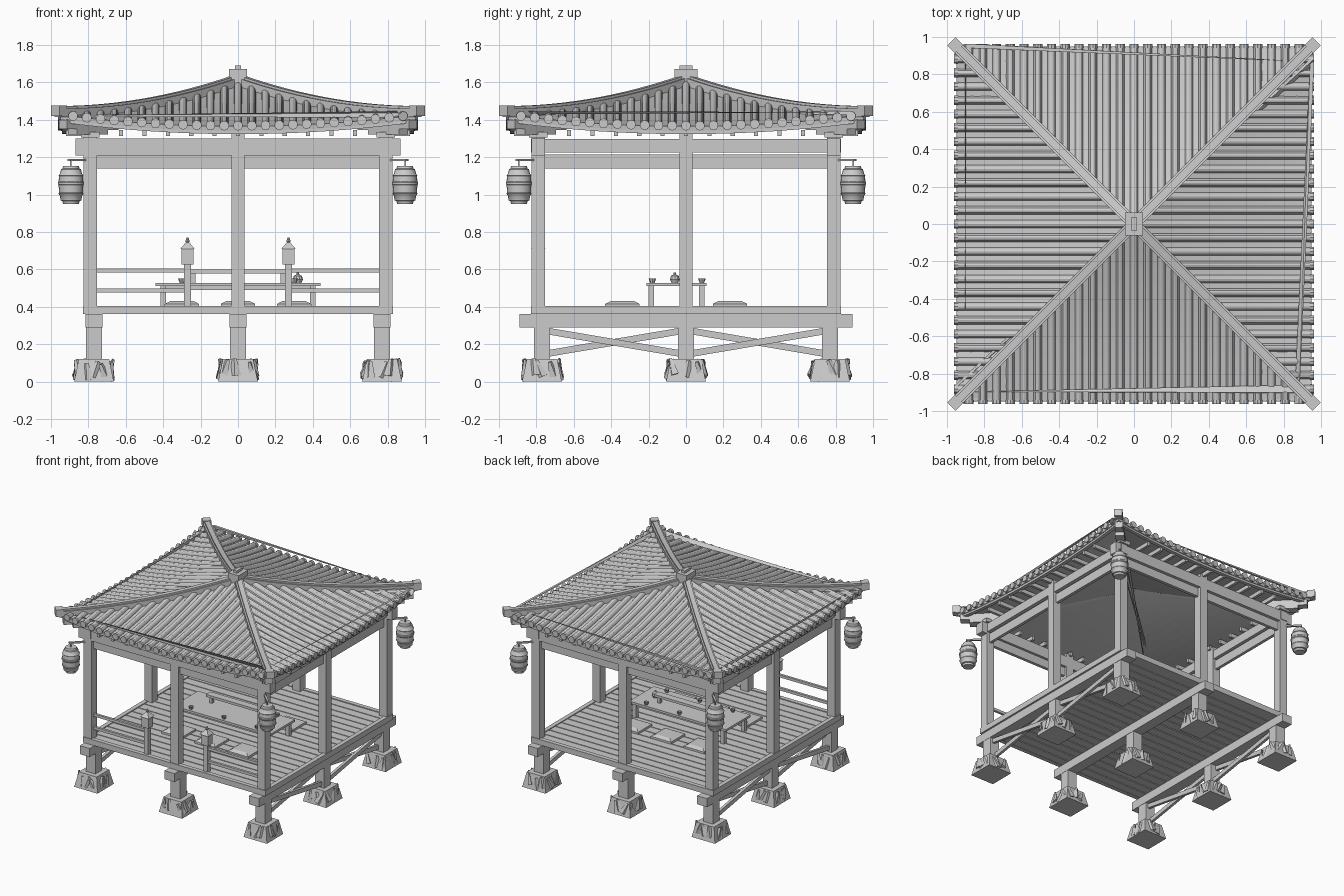
import bpy, bmesh, math, random
from mathutils import Vector, Matrix

if "Cube" in bpy.data.objects:
    bpy.data.objects.remove(bpy.data.objects["Cube"])

random.seed(4)
UP = Vector((0, 0, 1))


def finish(bm, name, smooth=False):
    bmesh.ops.recalc_face_normals(bm, faces=bm.faces)
    me = bpy.data.meshes.new(name)
    bm.to_mesh(me)
    bm.free()
    ob = bpy.data.objects.new(name, me)
    bpy.context.collection.objects.link(ob)
    if smooth:
        bpy.context.view_layer.objects.active = ob
        ob.select_set(True)
        bpy.ops.object.shade_smooth_by_angle()
        ob.select_set(False)
    return ob


def box(bm, x0, x1, y0, y1, z0, z1):
    m = Matrix.Translation(((x0 + x1) / 2, (y0 + y1) / 2, (z0 + z1) / 2))
    bmesh.ops.create_cube(bm, size=1, matrix=m @ Matrix.Diagonal((x1 - x0, y1 - y0, z1 - z0, 1)))


def post(bm, x, y, z0, z1, w):
    box(bm, x - w / 2, x + w / 2, y - w / 2, y + w / 2, z0, z1)


def sweep(bm, path, side, profile):
    """Sweep a closed (sideways, up) profile along a path and cap the ends."""
    side = Vector(side).normalized()
    rings = [[bm.verts.new(Vector(p) + side * a + UP * b) for a, b in profile] for p in path]
    n = len(profile)
    for r, s in zip(rings, rings[1:]):
        for k in range(n):
            bm.faces.new((r[k], r[(k + 1) % n], s[(k + 1) % n], s[k]))
    bm.faces.new(rings[0])
    bm.faces.new(rings[-1][::-1])


def rect(w, z0, z1):
    return [(-w / 2, z0), (w / 2, z0), (w / 2, z1), (-w / 2, z1)]


def lathe(bm, x, y, profile, n=12):
    rings = [[bm.verts.new((x + r * math.cos(2 * math.pi * k / n), y + r * math.sin(2 * math.pi * k / n), z))
              for k in range(n)] for r, z in profile]
    for a, b in zip(rings, rings[1:]):
        for k in range(n):
            bm.faces.new((a[k], a[(k + 1) % n], b[(k + 1) % n], b[k]))
    bm.faces.new(rings[0])
    bm.faces.new(rings[-1])


def roof_z(u, t):
    return 1.425 + 0.17 * (1 - t) ** 2 - 0.06 * t * t + 0.06 * u * u


def turn(bm, k, start=0):
    bm.verts.ensure_lookup_table()
    bmesh.ops.rotate(bm, verts=bm.verts[start:], cent=(0, 0, 0), matrix=Matrix.Rotation(k * math.pi / 2, 3, 'Z'))


def four_sides(name, build, smooth=False):
    """Build a part for the front side and repeat it on all four sides."""
    bm = bmesh.new()
    for k in range(4):
        n = len(bm.verts)
        build(bm)
        turn(bm, k, n)
    return finish(bm, name, smooth)


GRID = [(x, y) for x in (-0.77, 0, 0.77) for y in (-0.77, 0, 0.77)]

# rough foundation stones with angular chips
bm = bmesh.new()
for x, y in GRID:
    bmesh.ops.create_cone(bm, cap_ends=True, segments=4, radius1=0.15, radius2=0.115, depth=0.12,
                          matrix=Matrix.Translation((x, y, 0.06)) @ Matrix.Rotation(math.pi / 4, 4, 'Z'))
    for k in range(12):
        a = k * math.pi / 6 + random.uniform(-.2, .2)
        d = 0.093 / max(abs(math.cos(a)), abs(math.sin(a)))
        d = min(d, 0.112)
        m = (Matrix.Translation((x + d * math.cos(a), y + d * math.sin(a), random.uniform(.05, .08)))
             @ Matrix.Rotation(a, 4, 'Z') @ Matrix.Rotation(random.uniform(-.5, .5), 4, 'X')
             @ Matrix.Diagonal((.45, .8, 1, 1)))
        bmesh.ops.create_cone(bm, cap_ends=True, segments=4, radius1=0.04, radius2=0.015, depth=0.09, matrix=m)
finish(bm, "foundation_stones")

# short stilts, bearers and cross braces
bm = bmesh.new()
for x, y in GRID:
    post(bm, x, y, 0.1, 0.30, 0.085)
finish(bm, "stilts")
bm = bmesh.new()
for x in (-0.77, 0, 0.77):
    box(bm, x - .045, x + .045, -0.89, 0.89, 0.29, 0.36)
finish(bm, "floor_bearers")
bm = bmesh.new()
for x in (-0.77, 0.77):
    for s in (-1, 1):
        for za, zb, dx in ((0.27, 0.15, -.012), (0.15, 0.27, .012)):
            sweep(bm, [(x + dx, s * 0.03, za), (x + dx, s * 0.74, zb)], (1, 0, 0), rect(.022, -.018, .018))
finish(bm, "cross_braces")

# plank deck and rim
bm = bmesh.new()
N = 20
w = 1.6 / N
for i in range(N):
    box(bm, -0.81, 0.81, -0.8 + i * w + .004, -0.8 + (i + 1) * w - .004, 0.362, 0.398)
finish(bm, "deck_planks")
four_sides("deck_rim", lambda bm: box(bm, -0.83, 0.83, -0.83, -0.795, 0.36, 0.405))

# columns and beams
bm = bmesh.new()
for x in (-0.79, 0, 0.79):
    for y in (-0.79, 0, 0.79):
        if x or y:
            post(bm, x, y, 0.4, 1.33, 0.07)
finish(bm, "columns")
bm = bmesh.new()
for s in (-0.79, 0.79):
    box(bm, -0.87, 0.87, s - .035, s + .035, 1.21, 1.30)
    box(bm, s - .03, s + .03, -0.83, 0.83, 1.225, 1.298)
finish(bm, "tie_beams")
four_sides("hanging_panels", lambda bm: box(bm, -0.76, 0.76, -0.80, -0.775, 1.14, 1.215))


# stepped corner brackets
def bracket(bm):
    post(bm, 0.79, -0.79, 1.305, 1.335, 0.10)
    sweep(bm, [(0.72, -0.72, 1.335), (0.885, -0.885, 1.335)], (1, 1, 0), rect(.07, -.015, .015))
    sweep(bm, [(0.66, -0.66, 1.37), (0.935, -0.935, 1.375)], (1, 1, 0), rect(.06, -.025, .025))


four_sides("corner_brackets", bracket)


# rafters
def rafters(bm):
    for i in range(-5, 6):
        box(bm, i * .125 - .011, i * .125 + .011, -0.92, -0.74, 1.312, 1.345)


four_sides("rafters", rafters)


# curved roof shell
def shell(bm):
    rows = []
    for i in range(13):
        t = max(i / 12, .02)
        rows.append([bm.verts.new((0.95 * t * j / 8, -0.95 * t, roof_z(t * j / 8, t))) for j in range(-8, 9)])
    for a, b in zip(rows, rows[1:]):
        for j in range(16):
            bm.faces.new((a[j], b[j], b[j + 1], a[j + 1]))


roof = four_sides("roof_shell", shell)
bm = bmesh.new()
bm.from_mesh(roof.data)
bmesh.ops.remove_doubles(bm, verts=bm.verts, dist=.001)
bmesh.ops.recalc_face_normals(bm, faces=bm.faces)
bm.to_mesh(roof.data)
bm.free()
mod = roof.modifiers.new("thickness", 'SOLIDIFY')
mod.thickness = 0.025
mod.offset = -1 if sum(p.normal.z for p in roof.data.polygons) > 0 else 1


# eave boards following the upturned edge
def eave(bm):
    path = [(x * .925 / 8, -0.925, roof_z(x / 8, 1)) for x in range(-8, 9)]
    sweep(bm, path, (0, 1, 0), rect(.03, -.042, 0))


four_sides("eave_boards", eave)

# rounded tile rows with end caps
ROLL = [(-.022, -.01)] + [(.022 * math.cos(a), .026 * math.sin(a)) for a in
                          [math.pi * (1 - k / 6) for k in range(7)]] + [(.022, -.01)]


def tiles(bm):
    for i in range(-12, 13):
        x = i * 0.0735
        u, s = abs(x) / .95, min(abs(x) + .015, .92)
        path = [(x, -(s + (.945 - s) * k / 8), roof_z(u, (s + (.945 - s) * k / 8) / .95)) for k in range(9)]
        sweep(bm, path, (1, 0, 0), ROLL)
        bmesh.ops.create_cone(bm, cap_ends=True, segments=10, radius1=.026, radius2=.026, depth=.022,
                              matrix=Matrix.Translation((x, -.952, roof_z(u, 1) + .003))
                              @ Matrix.Rotation(math.pi / 2, 4, 'X'))


four_sides("roof_tiles", tiles, True)


# hip ridges and end blocks
def ridge(bm):
    path = [(.96 * k / 12, -.96 * k / 12, roof_z(k / 12, k / 12)) for k in range(13)]
    sweep(bm, path, (1, 1, 0), rect(.062, -.01, .035))
    sweep(bm, path, (1, 1, 0), rect(.038, .03, .048))
    sweep(bm, [(.935, -.935, 1.425), (.977, -.977, 1.425)], (1, 1, 0), rect(.062, -.005, .052))


four_sides("hip_ridges", ridge)

# apex finial
bm = bmesh.new()
box(bm, -.048, .048, -.062, .062, 1.58, 1.67)
box(bm, -.015, .015, -.035, .035, 1.66, 1.69)
finish(bm, "apex_finial")

# hanging lanterns and arms
BULB = [(.042, .95), (.046, .965), (.055, .968), (.06, .995), (.068, 1.005), (.064, 1.01), (.066, 1.05), (.07, 1.055),
        (.07, 1.065), (.066, 1.07), (.064, 1.1), (.067, 1.103), (.06, 1.11), (.053, 1.135), (.046, 1.138), (.042, 1.152)]
four_sides("hanging_lanterns", lambda bm: lathe(bm, .893, -.893, BULB, 16), True)


def arm(bm):
    sweep(bm, [(.79, -.79, 1.185), (.905, -.905, 1.185)], (1, 1, 0), rect(.016, -.006, .006))
    post(bm, .893, -.893, 1.145, 1.185, .008)


four_sides("lantern_arms", arm)

# front railing and entrance lantern posts
bm = bmesh.new()
for s in (-1, 1):
    a, b = sorted((s * .27, s * .77))
    for z in (.485, .592):
        box(bm, a, b, -.80, -.78, z - .01, z + .012)
finish(bm, "front_railing")
bm = bmesh.new()
for x in (-.27, .27):
    post(bm, x, -.79, .4, .63, .038)
    post(bm, x, -.79, .625, .71, .062)
    bmesh.ops.create_cone(bm, cap_ends=True, segments=4, radius1=.055, radius2=.012, depth=.035,
                          matrix=Matrix.Translation((x, -.79, .727)) @ Matrix.Rotation(math.pi / 4, 4, 'Z'))
    lathe(bm, x, -.79, [(.006, .74), (.012, .752), (.004, .77)], 8)
finish(bm, "entrance_lanterns")

# low table with tray bar and tea set
bm = bmesh.new()
box(bm, -.44, .44, -.21, .11, .51, .528)
for y in (-.185, .085):
    box(bm, -.40, .40, y - .006, y + .006, .49, .51)
    for x in (-.4, .4):
        post(bm, x, y, .398, .51, .03)
finish(bm, "low_table")
bm = bmesh.new()
box(bm, -.27, .27, -.03, .03, .578, .598)
for x in (-.24, .24):
    post(bm, x, 0, .528, .58, .025)
finish(bm, "table_shelf")
bm = bmesh.new()
for x in (-.3, 0, .3):
    for y in (-.18, .085):
        lathe(bm, x, y, [(.012, .528), (.02, .55), (.015, .55), (.01, .535)], 8)
lathe(bm, .32, -.06, [(.018, .528), (.027, .545), (.022, .565), (.008, .572), (.006, .582)], 10)
finish(bm, "tea_set", True)

# floor cushions
bm = bmesh.new()
for x in (-.3, 0, .3):
    for y in (-.34, .235):
        for z0, z1, r1, r2 in ((.398, .415, .13, .13), (.415, .43, .13, .09)):
            bmesh.ops.create_cone(bm, cap_ends=True, segments=4, radius1=r1, radius2=r2, depth=z1 - z0,
                                  matrix=Matrix.Translation((x, y, (z0 + z1) / 2)) @ Matrix.Rotation(math.pi / 4, 4, 'Z'))
finish(bm, "floor_cushions")
